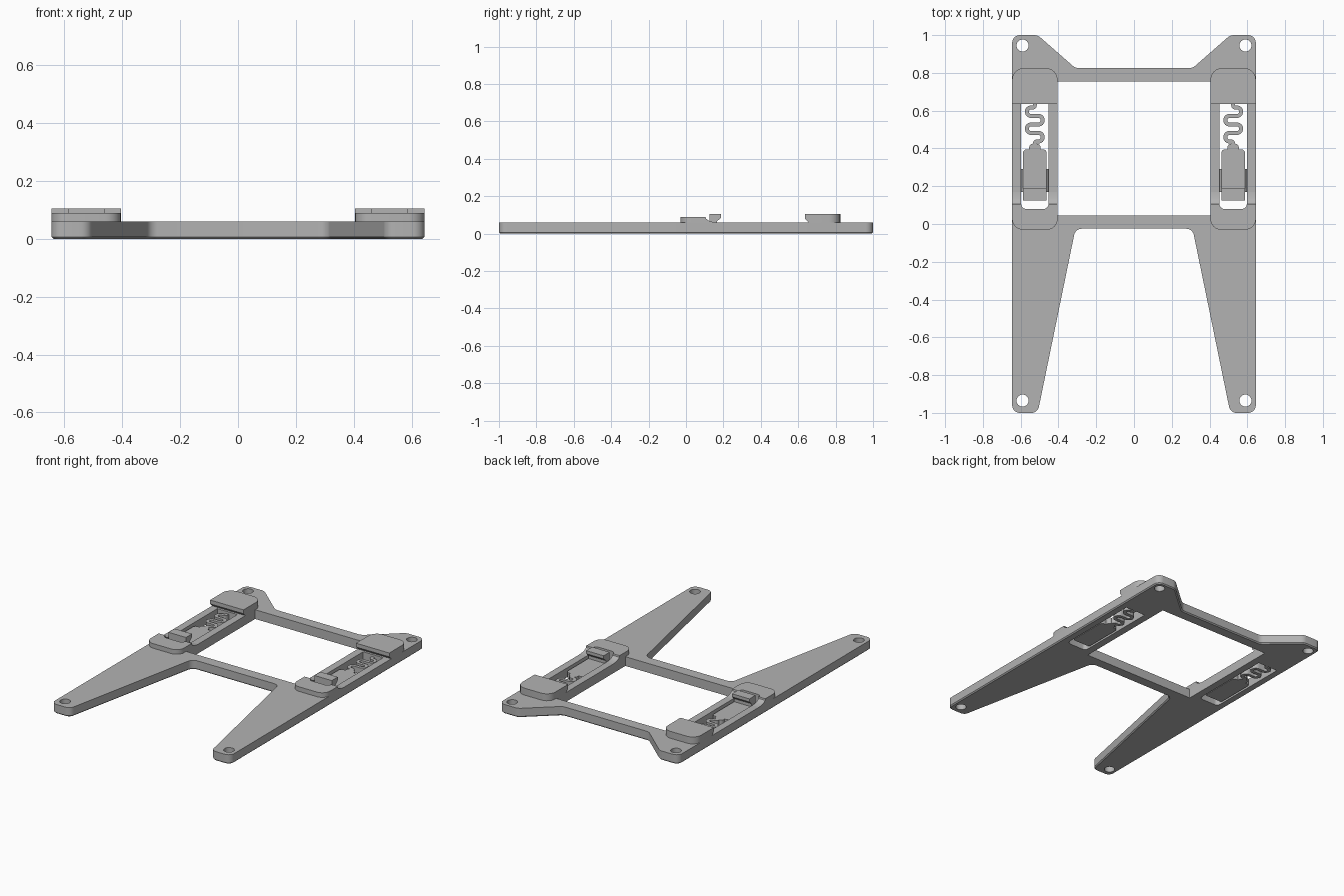
import bpy, bmesh, math
from mathutils import Vector

cube = bpy.data.objects.get("Cube")
if cube:
    bpy.data.objects.remove(cube, do_unlink=True)

grey = bpy.data.materials.new("plain grey")
grey.use_nodes = True
grey.diffuse_color = (0.45, 0.45, 0.45, 1)
grey.node_tree.nodes["Principled BSDF"].inputs["Base Color"].default_value = (0.45, 0.45, 0.45, 1)

CLIP_X = 0.525   # centre line of each clip
TOP = 0.06       # top of the frame


def rounded(corners, closed=True, steps=6):
    """Turn (x, y, radius) corners into points with circular arcs."""
    out, n = [], len(corners)
    for i, (x, y, r) in enumerate(corners):
        p = Vector((x, y))
        if r == 0 or (not closed and i in (0, n - 1)):
            out.append(p)
            continue
        a = (Vector(corners[i - 1][:2]) - p).normalized()
        b = (Vector(corners[(i + 1) % n][:2]) - p).normalized()
        half = a.angle(b) / 2
        t, w = r / math.tan(half), math.sin(half)
        for k in range(steps + 1):
            u = k / steps
            c0, c1, c2 = (1 - u) ** 2, 2 * u * (1 - u) * w, u * u
            out.append((c0 * (p + a * t) + c1 * p + c2 * (p + b * t)) / (c0 + c1 + c2))
    return out


def box(x0, x1, y0, y1, front=0.0, back=0.0):
    return rounded([(x0, y0, front), (x1, y0, front), (x1, y1, back), (x0, y1, back)])


def loft(name, sections, side=1, chamfer=0.0):
    """Join rings given as (z, points); side=-1 mirrors the part across x."""
    bm = bmesh.new()
    rings = [[bm.verts.new((p[0] * side, p[1], z)) for p in pts] for z, pts in sections]
    n = len(rings[0])
    for low, high in zip(rings, rings[1:]):
        for i in range(n):
            j = (i + 1) % n
            bm.faces.new((low[i], low[j], high[j], high[i]))
    base = bm.faces.new(rings[0][::-1])
    bm.faces.new(rings[-1])
    bmesh.ops.recalc_face_normals(bm, faces=bm.faces)
    if chamfer:
        bmesh.ops.bevel(bm, geom=list(base.edges), offset=chamfer, segments=1, affect='EDGES')
    mesh = bpy.data.meshes.new(name)
    bm.to_mesh(mesh)
    bm.free()
    mesh.materials.append(grey)
    obj = bpy.data.objects.new(name, mesh)
    bpy.context.collection.objects.link(obj)
    return obj


def activate(obj):
    bpy.ops.object.select_all(action='DESELECT')
    obj.select_set(True)
    bpy.context.view_layer.objects.active = obj


def cut(obj, cutter):
    mod = obj.modifiers.new("cut", 'BOOLEAN')
    mod.operation, mod.solver, mod.object = 'DIFFERENCE', 'EXACT', cutter
    activate(obj)
    bpy.ops.object.modifier_apply(modifier=mod.name)


def ribbon(path, half):
    """Outline of a flat strip following an open path."""
    left, right = [], []
    for i, p in enumerate(path):
        d = (path[min(i + 1, len(path) - 1)] - path[max(i - 1, 0)]).normalized()
        n = Vector((-d.y, d.x)) * half
        left.append(p + n)
        right.append(p - n)
    return left + right[::-1]


def cutter(name, pts, side=1):
    obj = loft(name, [(-0.1, pts), (0.3, pts)], side)
    obj.hide_render = True
    return obj


# Flat frame with two long front legs and two short rear tabs
half = [(0.31, -0.025, 0.04), (0.51, -1, 0.04), (0.645, -1, 0.04),
        (0.645, 1, 0.04), (0.51, 1, 0.05), (0.31, 0.825, 0.05)]
outline = rounded(half + [(-x, y, r) for x, y, r in reversed(half)])
frame = loft("frame", [(0, outline), (TOP, outline)], chamfer=0.007)
cutters = [cutter("window_cutter", box(-0.405, 0.405, 0.045, 0.755))]
cut(frame, cutters[0])
parts = [frame]

for side, label in ((1, "left"), (-1, "right")):
    # Screw holes at the ends of the frame
    for y in (0.945, -0.935):
        ring = [(0.59 + 0.032 * math.cos(a), y + 0.032 * math.sin(a))
                for a in (math.tau * k / 24 for k in range(24))]
        hole = cutter("hole_cutter", ring, side)
        cut(frame, hole)
        cutters.append(hole)

    # Slot that holds the sprung latch
    slot = cutter("slot_cutter", box(CLIP_X - 0.072, CLIP_X + 0.072, 0.08, 0.64, 0.025), side)
    cut(frame, slot)
    cutters.append(slot)

    # Front pad with a curved ramp behind it
    ramp = [(TOP, 0.17), (0.063, 0.14), (0.07, 0.12), (0.08, 0.107), (0.09, 0.105)]
    pad = loft(label + "_front_pad",
               [(z, box(0.405, 0.645, -0.03, y, 0.055)) for z, y in ramp], side)
    cut(pad, slot)
    parts.append(pad)

    # Rear pad with an undercut front edge
    lip = [(TOP, 0.655), (0.08, 0.635), (0.105, 0.635)]
    parts.append(loft(label + "_rear_pad",
                      [(z, box(0.405, 0.645, y, 0.825, 0, 0.06)) for z, y in lip], side))

    # Sliding latch: tongue, neck, hook and side guides
    tongue = box(CLIP_X - 0.063, CLIP_X + 0.063, 0.125, 0.395, 0.012, 0.02)
    parts.append(loft(label + "_latch_tongue", [(0.004, tongue), (0.045, tongue)], side))
    neck = box(CLIP_X - 0.03, CLIP_X + 0.03, 0.38, 0.425, 0, 0.02)
    parts.append(loft(label + "_latch_neck", [(0.004, neck), (0.045, neck)], side))
    hook = [(0.04, 0.165), (0.065, 0.165), (0.085, 0.187), (0.105, 0.187)]
    parts.append(loft(label + "_latch_hook",
                      [(z, box(CLIP_X - 0.063, CLIP_X + 0.063, 0.125, y)) for z, y in hook], side))
    guide = [(0.012, 0.062), (0.028, 0.078), (0.044, 0.062)]
    parts.append(loft(label + "_latch_guide",
                      [(z, box(CLIP_X - w, CLIP_X + w, 0.17, 0.29)) for z, w in guide], side))

    # Zigzag flat spring between the latch and the rear pad
    path, x = [(CLIP_X, 0.41, 0), (CLIP_X, 0.437, 0.012)], -0.042
    for row in range(4):
        y = 0.437 + 0.045 * row
        path += [(CLIP_X + x, y, 0.022), (CLIP_X + x, y + 0.045, 0.022)]
        x = -x
    path += [(CLIP_X, 0.617, 0.012), (CLIP_X, 0.645, 0)]
    strip = ribbon(rounded(path, closed=False), 0.0105)
    parts.append(loft(label + "_spring", [(0.004, strip), (0.045, strip)], side))

for obj in cutters:
    bpy.data.objects.remove(obj, do_unlink=True)
for obj in parts:
    activate(obj)
    bpy.ops.object.shade_smooth_by_angle(angle=math.radians(30))
